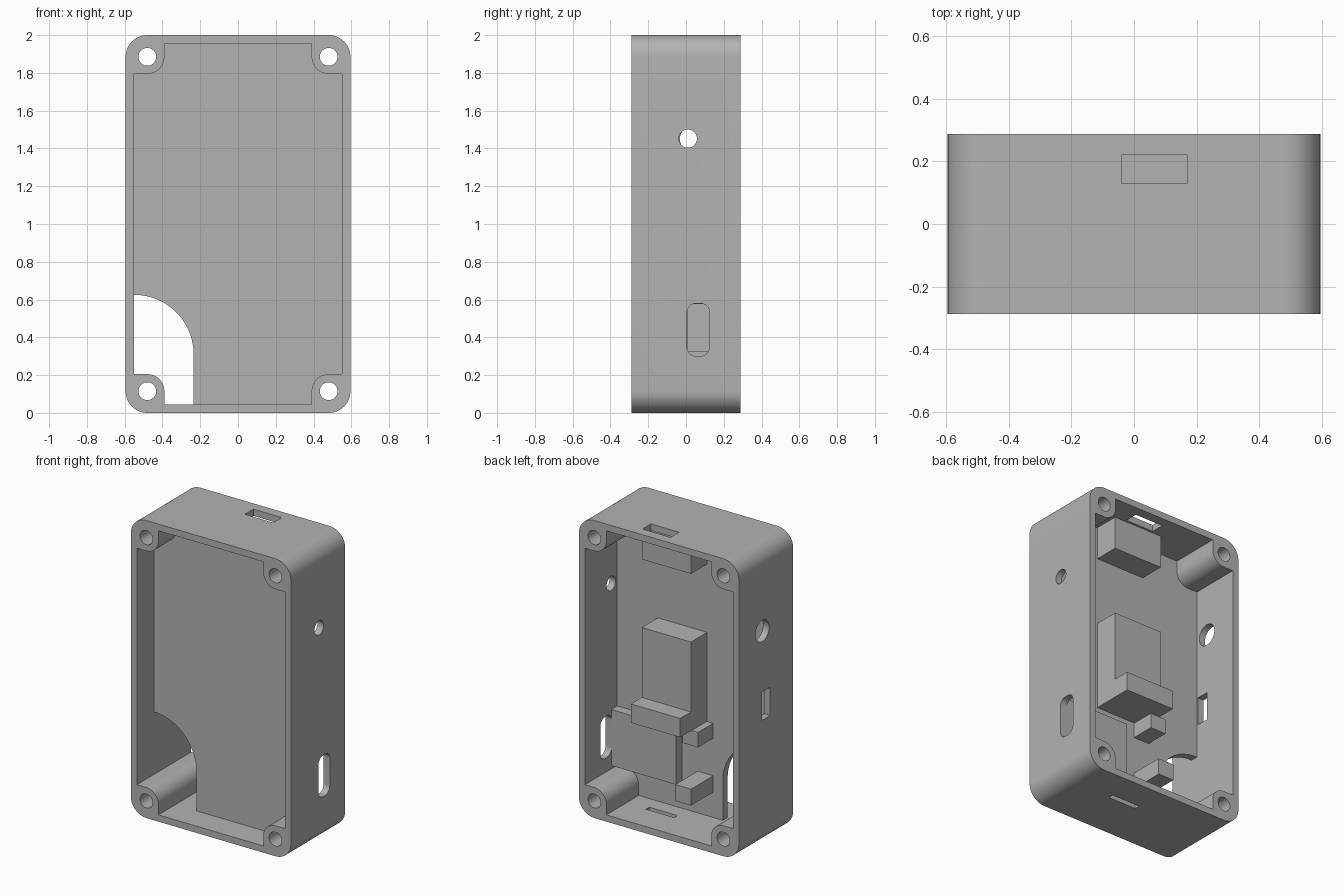
import bpy, bmesh
from math import sin, cos, pi

default = bpy.data.objects.get("Cube")
if default:
    bpy.data.objects.remove(default, do_unlink=True)

W, D, H = 0.595, 0.288, 2.0      # half width, half depth, height
WALL = 0.045
HOLE = 0.115                     # screw hole distance from outer edges
BOSS_R = 0.09
PLATE_FRONT, PLATE_BACK = -0.107, -0.055

grey = bpy.data.materials.new("plain_grey")
grey.use_nodes = True
colour = (0.45, 0.45, 0.45, 1)
grey.diffuse_color = colour
grey.node_tree.nodes["Principled BSDF"].inputs["Base Color"].default_value = colour


def arc(cx, cy, r, start, end, steps=14):
    """Points on an arc, angles in quarter turns."""
    angles = [(start + (end - start) * i / steps) * pi / 2 for i in range(steps + 1)]
    return [(cx + r * cos(a), cy + r * sin(a)) for a in angles]


def rounded(u0, u1, v0, v1, r=0.0):
    """Rectangle outline with rounded corners."""
    if r == 0:
        return [(u0, v0), (u1, v0), (u1, v1), (u0, v1)]
    return (arc(u1 - r, v1 - r, r, 0, 1) + arc(u0 + r, v1 - r, r, 1, 2)
            + arc(u0 + r, v0 + r, r, 2, 3) + arc(u1 - r, v0 + r, r, 3, 4))


def circle(u, v, r):
    return rounded(u - r, u + r, v - r, v + r, r)


def prism(name, outline, axis, a, b):
    """Extrude a 2D outline along an axis from a to b."""
    place = {"x": lambda u, v, d: (d, u, v),
             "y": lambda u, v, d: (u, d, v),
             "z": lambda u, v, d: (u, v, d)}[axis]
    bm = bmesh.new()
    low = [bm.verts.new(place(u, v, a)) for u, v in outline]
    high = [bm.verts.new(place(u, v, b)) for u, v in outline]
    bm.faces.new(low)
    bm.faces.new(high)
    n = len(outline)
    for i in range(n):
        j = (i + 1) % n
        bm.faces.new((low[i], low[j], high[j], high[i]))
    bmesh.ops.remove_doubles(bm, verts=bm.verts, dist=1e-5)
    bmesh.ops.recalc_face_normals(bm, faces=bm.faces)
    mesh = bpy.data.meshes.new(name)
    bm.to_mesh(mesh)
    bm.free()
    mesh.materials.append(grey)
    obj = bpy.data.objects.new(name, mesh)
    bpy.context.collection.objects.link(obj)
    return obj


def cut(target, outline, axis, a, b):
    """Subtract a prism from the target and discard the cutter."""
    cutter = prism("cutter", outline, axis, a, b)
    mod = target.modifiers.new("cut", "BOOLEAN")
    mod.operation = "DIFFERENCE"
    mod.solver = "EXACT"
    mod.object = cutter
    bpy.context.view_layer.update()
    graph = bpy.context.evaluated_depsgraph_get()
    result = bpy.data.meshes.new_from_object(target.evaluated_get(graph))
    target.modifiers.clear()
    target.data = result
    bpy.data.objects.remove(cutter, do_unlink=True)


# Cavity outline, stepping around a rounded boss in each corner
ix, z0, z1 = W - WALL, WALL, H - WALL
hx, hz0, hz1 = W - HOLE, HOLE, H - HOLE
lower_right = [(hx - BOSS_R, z0)] + arc(hx, hz0, BOSS_R, 2, 1) + [(ix, hz0 + BOSS_R)]
upper_right = [(ix, hz1 - BOSS_R)] + arc(hx, hz1, BOSS_R, 3, 2) + [(hx - BOSS_R, z1)]
upper_left = [(-x, z) for x, z in reversed(upper_right)]
lower_left = [(-x, z) for x, z in reversed(lower_right)]

# Outer case with open front and back
case = prism("case", rounded(-W, W, 0, H, HOLE), "y", -D, D)
cut(case, lower_right + upper_right + upper_left + lower_left, "y", -1, 1)

# Screw holes through the corner bosses
for x in (-hx, hx):
    for z in (hz0, hz1):
        cut(case, circle(x, z, 0.047), "y", -1, 1)

# Openings in the side walls
cut(case, circle(0.01, 1.452, 0.048), "x", 0.5, 0.7)
cut(case, rounded(0.005, 0.125, 0.3, 0.58, 0.05), "x", 0.5, 0.7)
cut(case, circle(0.04, 1.45, 0.072), "x", -0.7, -0.5)
cut(case, rounded(-0.045, 0.04, 0.85, 1.04), "x", -0.7, -0.5)

# Slots in the top and bottom walls
cut(case, rounded(-0.04, 0.17, 0.13, 0.22), "z", 1.9, 2.1)
cut(case, rounded(0.03, 0.24, 0.047, 0.083), "z", -0.1, 0.1)

# Inner plate with a curved opening at the lower corner
opening = arc(-ix, 0.31, 0.315, 1, 0, 24) + [(-0.235, z0)]
plate = prism("inner_plate", lower_right + upper_right + upper_left + opening,
              "y", PLATE_FRONT, PLATE_BACK)

# Blocks standing on the back of the plate: x range, z range, back y
blocks = {
    "tall_block": (-0.118, 0.248, 0.70, 1.277, 0.115),
    "ledge_block": (-0.118, 0.248, 0.68, 0.807, 0.23),
    "top_block": (-0.118, 0.248, 1.735, 1.955, 0.115),
    "wide_block": (0.068, 0.55, 0.227, 0.604, 0.008),
    "upper_small_block": (-0.164, -0.047, 0.577, 0.678, 0.105),
    "lower_small_block": (-0.164, -0.047, 0.215, 0.325, 0.18),
}
for name, (x0, x1, b0, b1, back) in blocks.items():
    prism(name, rounded(x0, x1, b0, b1), "y", PLATE_BACK, back)

# Smooth the curved walls, keeping corners sharp
bpy.ops.object.select_all(action="DESELECT")
for obj in (case, plate):
    obj.select_set(True)
bpy.context.view_layer.objects.active = case
bpy.ops.object.shade_smooth_by_angle(angle=pi / 6)
